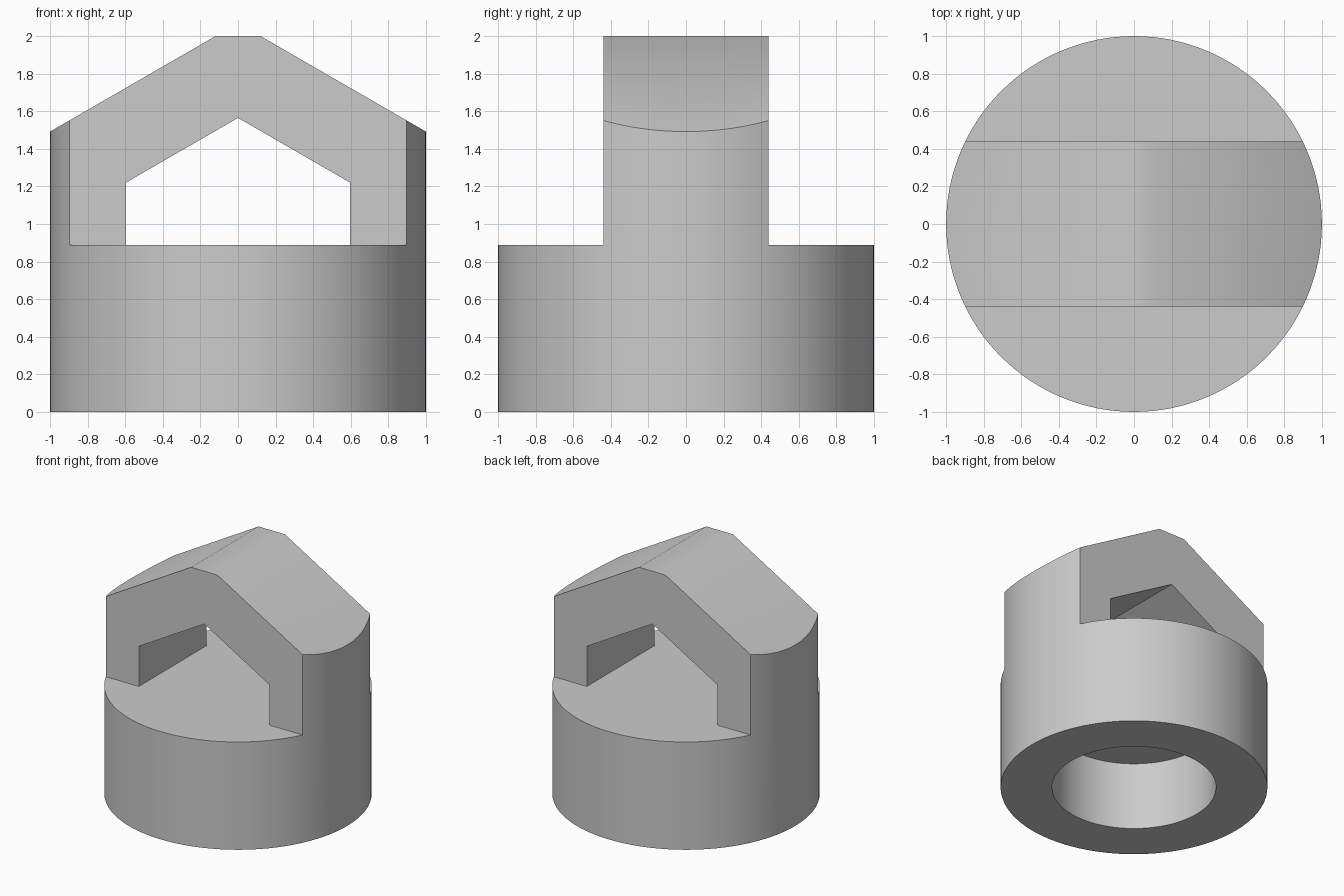
import bpy, bmesh, math
from mathutils import Matrix

if "Cube" in bpy.data.objects:
    bpy.data.objects.remove(bpy.data.objects["Cube"], do_unlink=True)

SLOPE = math.tan(math.radians(30))
SHOULDER, ARCH_Y = 0.889, 0.44
RIDGE, FLAT = 2.0, 0.12
WINDOW_X, WINDOW_Z = 0.597, 1.22
BORE_R, BORE_DEPTH = 0.615, 0.56

grey = bpy.data.materials.new("plain grey")
grey.use_nodes = True
grey.diffuse_color = (0.6, 0.6, 0.6, 1)
grey.node_tree.nodes["Principled BSDF"].inputs["Base Color"].default_value = (0.6, 0.6, 0.6, 1)


def make_object(name, bm):
    bmesh.ops.recalc_face_normals(bm, faces=bm.faces)
    mesh = bpy.data.meshes.new(name)
    bm.to_mesh(mesh)
    bm.free()
    mesh.materials.append(grey)
    obj = bpy.data.objects.new(name, mesh)
    bpy.context.collection.objects.link(obj)
    return obj


def cylinder(name, radius, bottom, top):
    bm = bmesh.new()
    bmesh.ops.create_cone(bm, cap_ends=True, segments=128, radius1=radius, radius2=radius,
                          depth=top - bottom, matrix=Matrix.Translation((0, 0, (top + bottom) / 2)))
    return make_object(name, bm)


def prism(name, profile, y0, y1):
    """Extrude an x-z profile along y."""
    bm = bmesh.new()
    face = bm.faces.new([bm.verts.new((x, y0, z)) for x, z in profile])
    moved = bmesh.ops.extrude_face_region(bm, geom=[face])["geom"]
    verts = [v for v in moved if isinstance(v, bmesh.types.BMVert)]
    bmesh.ops.translate(bm, verts=verts, vec=(0, y1 - y0, 0))
    return make_object(name, bm)


# Round body, cut down to its final form
body = cylinder("arched_cap", 1.0, 0, 2.2)

# Front and back shoulders
block = [(-2, SHOULDER), (2, SHOULDER), (2, 3), (-2, 3)]
cutters = [prism("front_cutter", block, -2, -ARCH_Y),
           prism("back_cutter", block, ARCH_Y, 2)]

# Pitched roof with a narrow flat ridge
eave = RIDGE - (2 - FLAT) * SLOPE
cutters.append(prism("roof_cutter", [(-2, eave), (-FLAT, RIDGE), (FLAT, RIDGE),
                                     (2, eave), (2, 3), (-2, 3)], -2, 2))

# House-shaped opening through the arch
cutters.append(prism("window_cutter", [
    (-WINDOW_X, SHOULDER), (WINDOW_X, SHOULDER), (WINDOW_X, WINDOW_Z),
    (0, WINDOW_Z + WINDOW_X * SLOPE), (-WINDOW_X, WINDOW_Z)], -0.7, 0.7))

# Blind bore in the underside
cutters.append(cylinder("bore_cutter", BORE_R, -0.5, BORE_DEPTH))

bpy.ops.object.select_all(action="DESELECT")
body.select_set(True)
bpy.context.view_layer.objects.active = body
for cutter in cutters:
    cutter.hide_render = True
    mod = body.modifiers.new(cutter.name, "BOOLEAN")
    mod.operation = "DIFFERENCE"
    mod.solver = "EXACT"
    mod.object = cutter
    bpy.ops.object.modifier_apply(modifier=mod.name)
    bpy.data.objects.remove(cutter, do_unlink=True)

# Smooth round walls and ridge, crisp edges elsewhere
bpy.ops.object.shade_smooth_by_angle(angle=math.radians(35))
